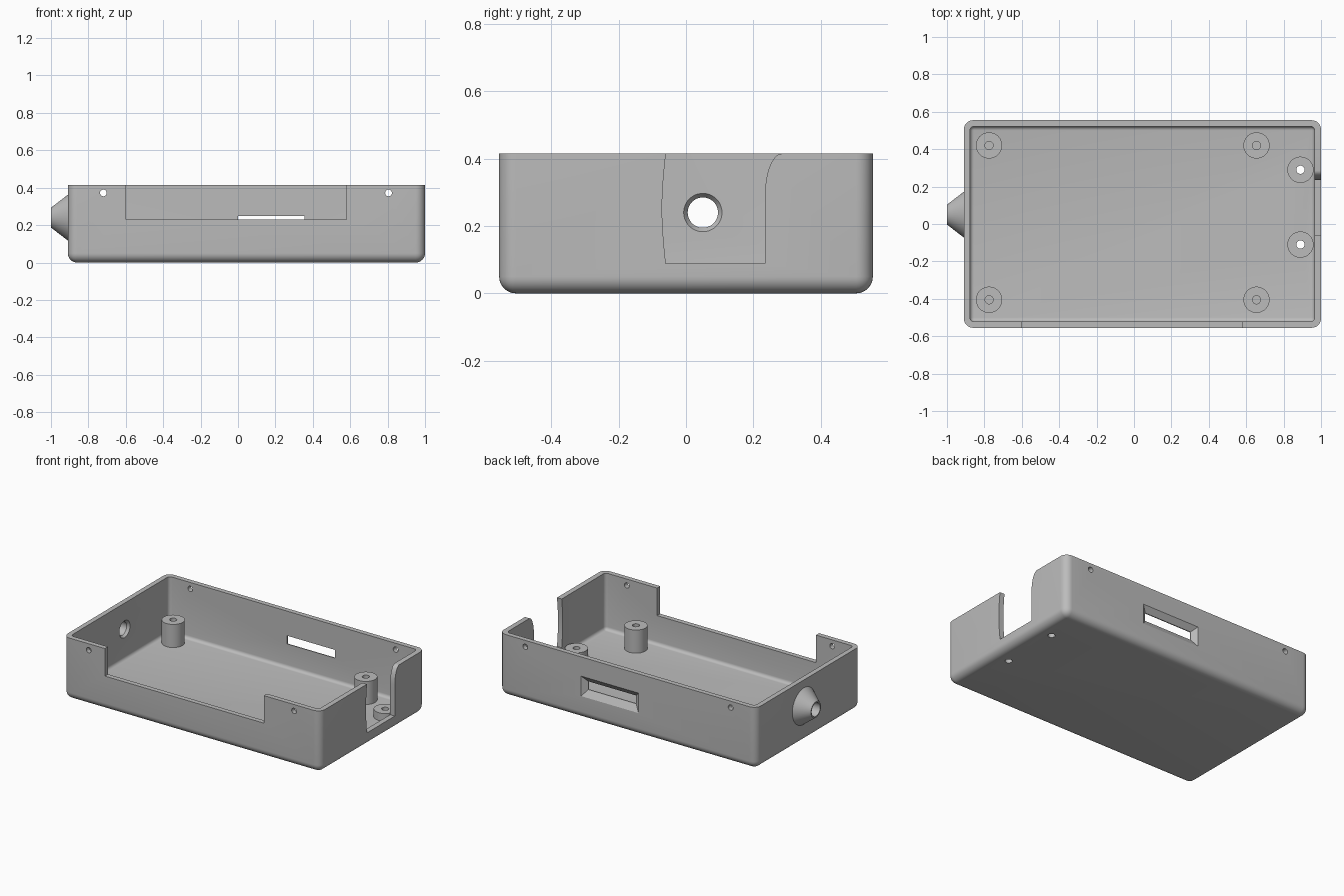
import bpy, bmesh, math
from mathutils import Matrix, Vector

cube = bpy.data.objects.get("Cube")
if cube:
    bpy.data.objects.remove(cube, do_unlink=True)

grey = bpy.data.materials.new("grey plastic")
grey.use_nodes = True
GREY = (0.5, 0.5, 0.5, 1)
grey.diffuse_color = GREY
grey.node_tree.nodes["Principled BSDF"].inputs["Base Color"].default_value = GREY


def finish(bm, name):
    bmesh.ops.recalc_face_normals(bm, faces=bm.faces)
    mesh = bpy.data.meshes.new(name)
    bm.to_mesh(mesh)
    bm.free()
    mesh.materials.append(grey)
    ob = bpy.data.objects.new(name, mesh)
    bpy.context.collection.objects.link(ob)
    return ob


def box(name, lo, hi, radius=0.0, segments=8):
    """Box whose upright and bottom edges may be rounded."""
    lo, hi = Vector(lo), Vector(hi)
    bm = bmesh.new()
    size = Matrix.Diagonal((*(hi - lo), 1))
    bmesh.ops.create_cube(bm, size=1, matrix=Matrix.Translation((lo + hi) / 2) @ size)
    if radius:
        edges = [e for e in bm.edges if any(v.co.z < hi.z - 1e-4 for v in e.verts)]
        bmesh.ops.bevel(bm, geom=edges, offset=radius, segments=segments,
                        profile=0.5, affect='EDGES')
    return finish(bm, name)


def rod(name, start, end, r1, r2=None, sides=48):
    """Cylinder or cone between two points."""
    start, end = Vector(start), Vector(end)
    turn = (end - start).to_track_quat('Z', 'Y').to_matrix().to_4x4()
    bm = bmesh.new()
    bmesh.ops.create_cone(bm, cap_ends=True, segments=sides, radius1=r1,
                          radius2=r1 if r2 is None else r2, depth=(end - start).length,
                          matrix=Matrix.Translation((start + end) / 2) @ turn)
    return finish(bm, name)


def prism(name, profile, x1, x2):
    """Extrude a (y, z) profile along x."""
    bm = bmesh.new()
    face = bm.faces.new([bm.verts.new((x1, y, z)) for y, z in profile])
    new = bmesh.ops.extrude_face_region(bm, geom=[face])["geom"]
    bmesh.ops.translate(bm, vec=(x2 - x1, 0, 0),
                        verts=[v for v in new if isinstance(v, bmesh.types.BMVert)])
    return finish(bm, name)


def cut(ob, *cutters):
    bpy.context.view_layer.objects.active = ob
    for c in cutters:
        mod = ob.modifiers.new("cut", 'BOOLEAN')
        mod.operation, mod.solver, mod.object = 'DIFFERENCE', 'EXACT', c
        bpy.ops.object.modifier_apply(modifier=mod.name)
        bpy.data.objects.remove(c, do_unlink=True)


def smooth(ob):
    bpy.ops.object.select_all(action='DESELECT')
    ob.select_set(True)
    bpy.context.view_layer.objects.active = ob
    bpy.ops.object.shade_smooth_by_angle(angle=math.radians(30))


# Tray shell
TOP, FLOOR = 0.415, 0.035
tray = box("tray", (-0.91, -0.555, 0), (1, 0.555, TOP), 0.05)
cut(tray, box("cavity", (-0.877, -0.522, FLOOR), (0.965, 0.522, 0.6), 0.022, 5))

# Front wall opening
cut(tray, box("front_opening", (-0.6, -0.7, 0.23), (0.58, -0.5, 0.6)))

# Side opening: bowed on one edge, flaring out at the top of the other
arc = [(0.285 - 0.05 * math.cos(a), 0.295 + 0.12 * math.sin(a))
       for a in (math.pi / 2 * i / 10 for i in range(11))]
bow = [(-0.06 - 0.011 * math.sin(math.pi * i / 10), TOP - 0.327 * i / 10) for i in range(11)]
outline = [(0.235, 0.088)] + arc + [(0.285, 0.5), (-0.06, 0.5)] + bow
cut(tray, prism("side_opening", outline, 0.955, 1.1))

# Screw holes through front and back walls
for x in (-0.72, 0.805):
    cut(tray, rod("screw_hole", (x, -0.7, 0.372), (x, 0.7, 0.372), 0.018, sides=24))

# Back slot with flared outer mouth
cut(tray, box("slot", (0, 0.5, 0.195), (0.355, 0.6, 0.25)))
bm = bmesh.new()
for y, grow in ((0.528, 0), (0.558, 0.04)):
    for x in (-grow, 0.355 + grow):
        for z in (0.195 - grow * 1.2, 0.25 + grow):
            bm.verts.new((x, y, z))
bmesh.ops.convex_hull(bm, input=bm.verts)
cut(tray, finish(bm, "slot_mouth"))

# Cable spout on the end wall
CY, CZ = 0.05, 0.24


def bore():
    return rod("bore", (-1.1, CY, CZ), (-0.8, CY, CZ), 0.045)


spout = rod("cable_spout", (-0.9, CY, CZ), (-1, CY, CZ), 0.13, 0.053)
cut(spout, bore())
cut(tray, bore(), rod("countersink", (-0.87, CY, CZ), (-0.895, CY, CZ), 0.062, 0.044))
smooth(spout)

# Tall corner posts with blind holes
for x, side in ((-0.775, "right"), (0.655, "left")):
    for y, end in ((-0.405, "front"), (0.42, "back")):
        post = rod(f"{end}_{side}_post", (x, y, FLOOR - 0.01), (x, y, 0.19), 0.07)
        cut(post, rod("post_hole", (x, y, 0.06), (x, y, 0.3), 0.022, sides=24))
        smooth(post)

# Short standoffs with holes through the floor
for y, end in ((-0.11, "front"), (0.29, "back")):
    def drill():
        return rod("drill", (0.89, y, -0.1), (0.89, y, 0.3), 0.022, sides=24)
    standoff = rod(f"{end}_standoff", (0.89, y, FLOOR - 0.01), (0.89, y, 0.087), 0.07)
    cut(standoff, drill())
    cut(tray, drill())
    smooth(standoff)

smooth(tray)
